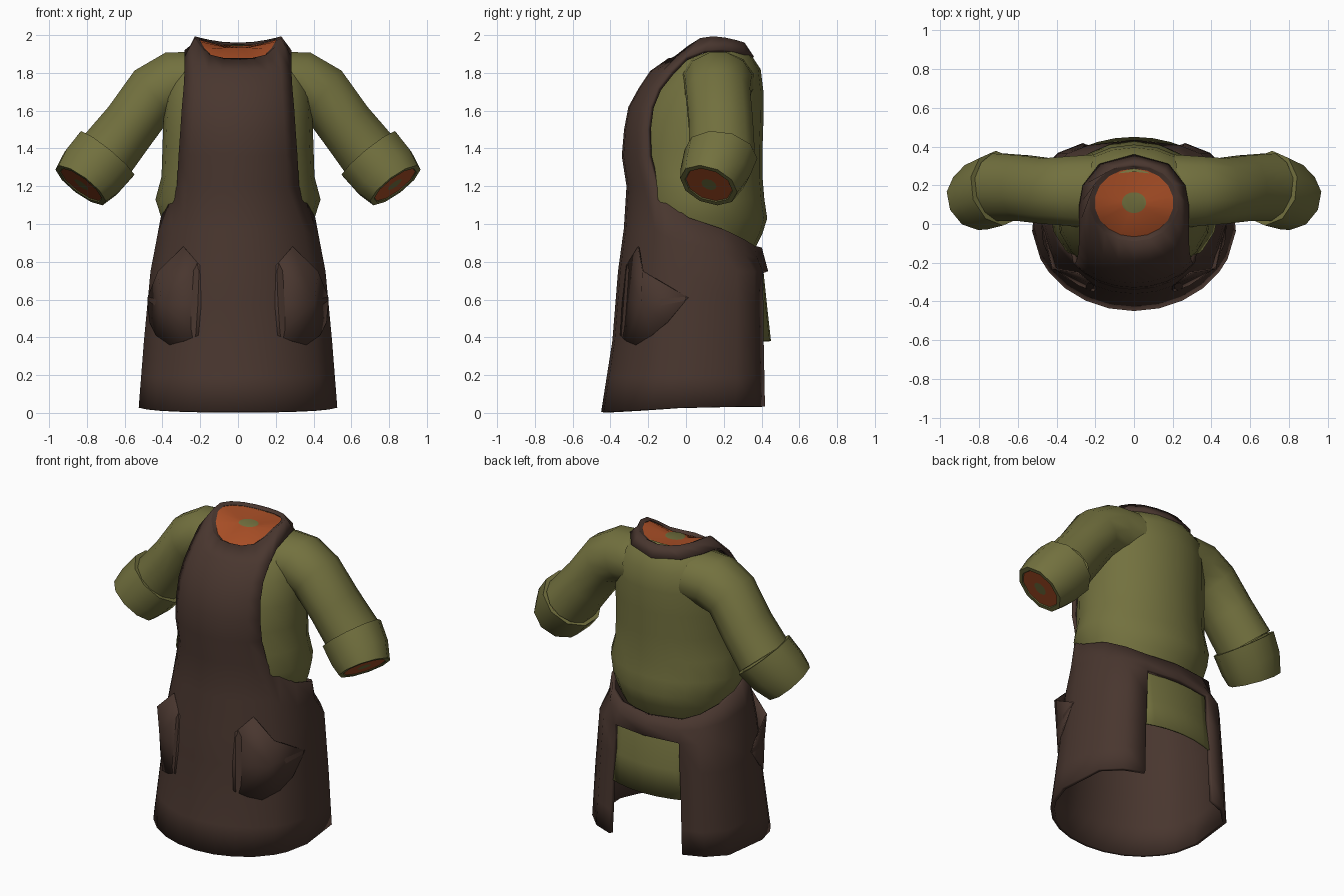
import bpy, bmesh, math
from mathutils import Vector

if "Cube" in bpy.data.objects:
    bpy.data.objects.remove(bpy.data.objects["Cube"])

def material(name, rgb):
    m = bpy.data.materials.new(name)
    m.diffuse_color = (*rgb, 1)
    m.use_nodes = True
    m.node_tree.nodes["Principled BSDF"].inputs["Base Color"].default_value = m.diffuse_color
    return m

OLIVE = material("olive cloth", (0.17, 0.165, 0.049))
BROWN = material("brown leather", (0.066, 0.037, 0.028))
RUST = material("rust lining", (0.39, 0.076, 0.019))

def finish(name, bm, mats, thick=0, recalc=False, angle=40):
    if recalc:
        bmesh.ops.recalc_face_normals(bm, faces=bm.faces)
    me = bpy.data.meshes.new(name)
    bm.to_mesh(me)
    bm.free()
    ob = bpy.data.objects.new(name, me)
    bpy.context.collection.objects.link(ob)
    for m in mats:
        me.materials.append(m)
    bpy.ops.object.select_all(action='DESELECT')
    ob.select_set(True)
    bpy.context.view_layer.objects.active = ob
    bpy.ops.object.shade_smooth_by_angle(angle=math.radians(angle))
    if thick:
        mod = ob.modifiers.new("thickness", 'SOLIDIFY')
        mod.thickness = thick
        mod.offset = -1
    return ob

def add_row(bm, pts):
    return [bm.verts.new(p) for p in pts]

def bridge(bm, upper, lower, wrap=False, skip=(), mat=0):
    """Quads between two rows, wound to face outward."""
    n = len(upper)
    for i in range(n if wrap else n - 1):
        if i not in skip:
            j = (i + 1) % n
            bm.faces.new((upper[i], lower[i], lower[j], upper[j])).material_index = mat

def oval(deg, rx, yf, yb, flat=1.0):
    """Point on an oval; 0 degrees is the front, 90 is +x. flat < 1 squares the back."""
    a = math.radians(deg)
    c = math.cos(a)
    if c < 0:
        c = -abs(c) ** flat
    return rx * math.sin(a), (yf + yb) / 2 - (yb - yf) / 2 * c

# Skirt section by height: z, half width, front y, back y
SKIRT = [(0.0, .53, -.45, .45), (.38, .50, -.39, .44), (.75, .465, -.36, .435),
         (.88, .44, -.345, .40), (1.0, .415, -.325, .41), (1.2, .39, -.315, .41)]

def skirt_point(deg, z, out=0.0):
    for a, b in zip(SKIRT, SKIRT[1:]):
        if z <= b[0] or b is SKIRT[-1]:
            t = (z - a[0]) / (b[0] - a[0])
            rx, yf, yb = (a[k] + (b[k] - a[k]) * t for k in (1, 2, 3))
            break
    x, y = oval(deg, rx + out, yf - out, yb + out, .5 if z < .8 else .75)
    return Vector((x, y, z))

# ---- Apron: neck band, bib and open-backed skirt in one sheet
bm = bmesh.new()
front = [-56 + 14 * i for i in range(9)]
cols = [-150, -132, -110, -85, -66] + front + [66, 85, 110, 132, 150, 180]
side_top = {66: 1.12, 85: 1.035, 110: .97, 132: .92, 150: .885, 180: .875}
tops = [side_top.get(abs(d), 1.2) for d in cols]
hems = [.005 + .028 * min(1, abs(d) / 95) ** 2 for d in cols]
levels = [tops, [.75 + (t - .75) * .5 for t in tops],
          [.75] * len(cols), [.57] * len(cols), [.38] * len(cols),
          [.19] * len(cols), hems]
rows = [add_row(bm, [skirt_point(d, z) for d, z in zip(cols, lv)]) for lv in levels]
gap = (len(cols) - 2, len(cols) - 1)
for k in range(len(rows) - 1):
    bridge(bm, rows[k], rows[k + 1], True, gap if k >= 2 else ())
lower = rows[0][5:14]
c56, s56 = math.cos(math.radians(56)), math.sin(math.radians(56))
for z, w, yf, ye in [(1.36, .315, -.34, -.20), (1.5, .305, -.328, -.205),
                     (1.62, .297, -.305, -.19), (1.72, .288, -.25, -.15),
                     (1.81, .283, -.19, -.08)]:
    pts = []
    for d in front:
        a = math.radians(d)
        pts.append((w * math.sin(a) / s56,
                    yf + (ye - yf) * (1 - math.cos(a)) / (1 - c56), z))
    upper = add_row(bm, pts)
    bridge(bm, upper, lower)
    lower = upper
right = [(.283, .0, 1.885), (.283, .10, 1.92), (.265, .20, 1.925), (.18, .31, 1.905)]
band = right + [(0, .36, 1.885)] + [(-x, y, z) for x, y, z in reversed(right)]
outer = lower + add_row(bm, band)

def neck_point(i, scale=1.0, dz=0.0):
    """Point on the neck opening, dipping deep in front and slightly behind."""
    a = math.radians(-80 + 20 * i)
    f = math.cos(a)
    dip = .115 * min(1, f / .85) ** 1.5 if f > 0 else .035 * f * f
    return .232 * scale * math.sin(a), .11 - .2 * scale * f, 1.995 - dip + dz

bridge(bm, add_row(bm, [neck_point(i) for i in range(18)]), outer, True)
finish("apron", bm, [BROWN], thick=.025)

# ---- Inner lip of the neck band
bm = bmesh.new()
lip_in = add_row(bm, [neck_point(i, .88, -.014) for i in range(18)])
lip_out = add_row(bm, [neck_point(i, 1.0, -.001) for i in range(18)])
bridge(bm, lip_in, lip_out, True)
finish("neck_lip", bm, [BROWN])

# ---- Neck lining with a small central patch
bm = bmesh.new()
rim = add_row(bm, [neck_point(i, .9, -.018) for i in range(18)])
mid = add_row(bm, [(*neck_point(i, .27)[:2], 1.935) for i in range(18)])
bridge(bm, mid, rim, True)
bm.faces.new(mid).material_index = 1
finish("neck_lining", bm, [RUST, OLIVE])

# ---- Shirt body: z, half width, front y, back y, backward tilt
bm = bmesh.new()
prev = None
for z, rx, yf, yb, tilt in [
        (1.905, .235, -.06, .27, .045), (1.89, .285, -.08, .325, .035),
        (1.80, .36, -.13, .395, .02), (1.70, .385, -.20, .41, 0),
        (1.55, .395, -.26, .41, 0), (1.40, .40, -.285, .405, 0),
        (1.25, .405, -.285, .405, 0), (1.13, .437, -.28, .415, 0),
        (1.03, .405, -.27, .43, 0), (.95, .385, -.26, .405, 0),
        (.86, .36, -.25, .36, 0)]:
    ring = add_row(bm, [(*oval(d, rx, yf, yb), z - tilt * math.cos(math.radians(d)))
                        for d in range(0, 360, 18)])
    if prev:
        bridge(bm, prev, ring, True)
    prev = ring
bm.faces.new(list(reversed(prev)))
finish("shirt_body", bm, [OLIVE])

# ---- Shirt tail showing through the open back of the skirt
bm = bmesh.new()
prev = None
for z, y in [(.86, .37), (.75, .41), (.56, .43), (.38, .45)]:
    row = add_row(bm, [(x, y - .75 * x * x, z) for x in (.28, .19, .1, 0, -.1, -.19, -.28)])
    if prev:
        bridge(bm, prev, row)
    prev = row
finish("shirt_tail", bm, [OLIVE], thick=.012)

def tube(bm, sections, side, n=10):
    """Loft through (centre, axis, radius, depth radius, material)."""
    prev = None
    for centre, axis, r, ry, mat in sections:
        d = Vector(axis).normalized()
        u = Vector((-d.z, 0, d.x)).normalized()
        v = d.cross(u)
        pts = []
        for i in range(n):
            a = math.tau * (i + .5) / n
            p = Vector(centre) + u * r * math.cos(a) + v * ry * math.sin(a)
            pts.append((p.x * side, p.y, p.z))
        ring = add_row(bm, pts)
        if prev:
            bridge(bm, prev, ring, True, mat=mat)
        prev = ring
    return prev

for side, word in ((1, "right"), (-1, "left")):
    # ---- Sleeve
    bm = bmesh.new()
    tube(bm, [((.20, .165, 1.755), (1, 0, -.15), .165, .20, 0),
              ((.33, .17, 1.75), (1, 0, -.35), .172, .185, 0),
              ((.45, .17, 1.69), (.75, 0, -.6), .162, .175, 0),
              ((.57, .185, 1.525), (.65, .04, -.76), .155, .175, 0),
              ((.70, .19, 1.36), (.64, 0, -.76), .165, .18, 0)], side, 12)
    finish(word + "_sleeve", bm, [OLIVE], recalc=True)
    # ---- Rolled cuff with lined opening
    bm = bmesh.new()
    ax0, ax1 = Vector((.63, -.15, -.77)), Vector((.59, -.3, -.78))
    end = Vector((.833, .12, 1.205))
    inner = end - ax1.normalized() * .005
    last = tube(bm, [((.695, .185, 1.37), ax0, .155, .17, 0),
                     ((.695, .185, 1.37), ax0, .192, .195, 0),
                     ((.775, .155, 1.275), ax0, .188, .185, 0),
                     (end, ax1, .165, .158, 0), (end, ax1, .138, .132, 0),
                     (inner, ax1, .134, .128, 0), (inner, ax1, .045, .042, 1)], side)
    bm.faces.new(last)
    finish(word + "_cuff", bm, [OLIVE, RUST], recalc=True, angle=48)
    # ---- Hip pocket with a slanted gaping mouth
    bm = bmesh.new()
    edge = [(41, .88, .002), (26, .78, .0), (24, .57, .0), (25, .41, .0),
            (35, .38, .002), (46, .36, .002), (60, .41, .004), (72, .48, .003),
            (87, .61, .002), (54, .75, .06)]
    verts = [bm.verts.new(skirt_point(*e)) for e in edge]
    belly = bm.verts.new(skirt_point(52, .58, .032))
    for a, b in zip(verts, verts[1:] + verts[:1]):
        bm.faces.new((belly, a, b))
    for v in bm.verts:
        v.co.x *= side
    if side < 0:
        bmesh.ops.reverse_faces(bm, faces=bm.faces)
    finish(word + "_pocket", bm, [BROWN], thick=.008, angle=50)
